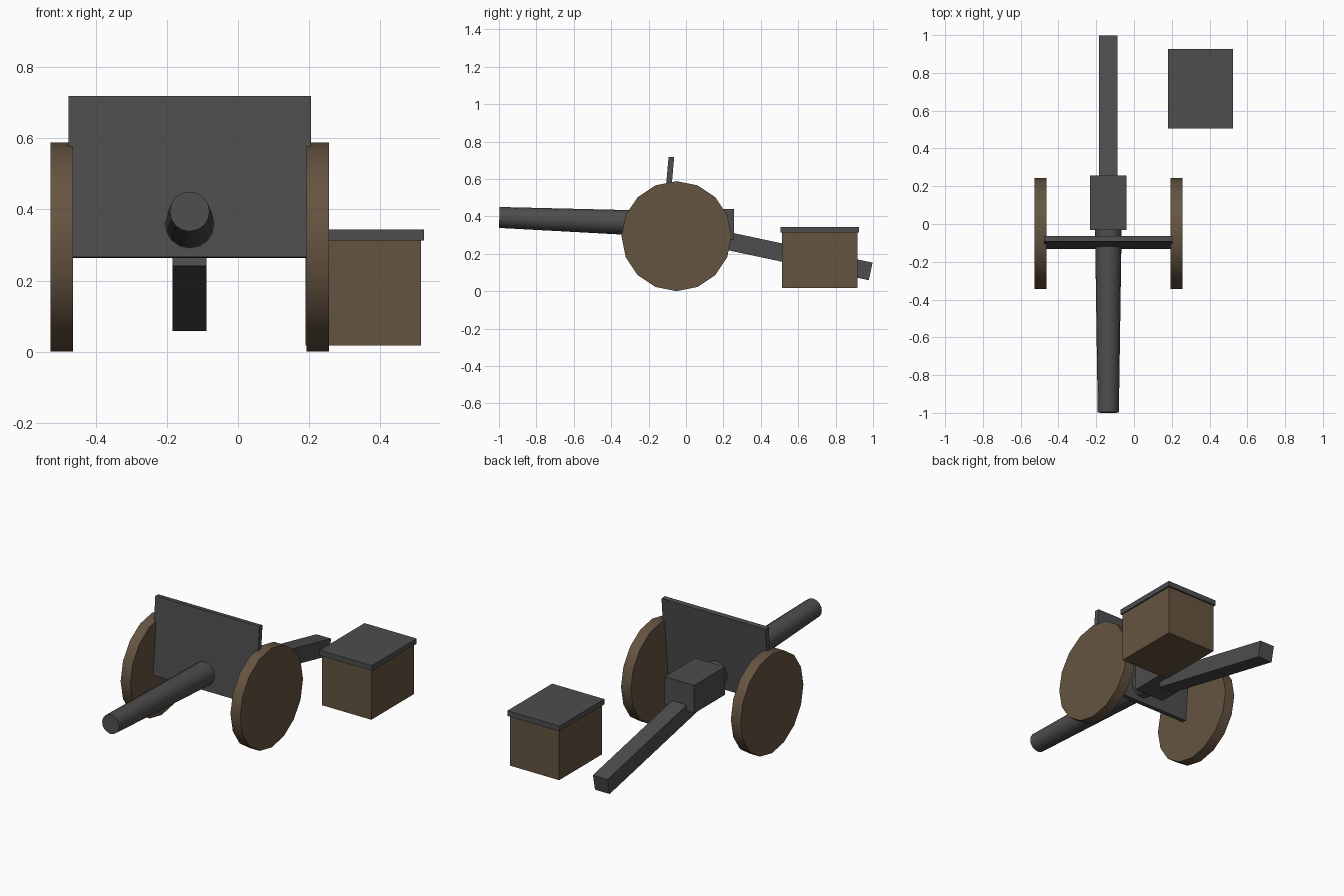
import bpy
import math
from mathutils import Vector

cube = bpy.data.objects.get("Cube")
if cube:
    bpy.data.objects.remove(cube, do_unlink=True)

GUN_X = -0.136  # centre line of the gun


def material(name, colour):
    mat = bpy.data.materials.new(name)
    mat.use_nodes = True
    mat.diffuse_color = colour
    mat.node_tree.nodes["Principled BSDF"].inputs["Base Color"].default_value = colour
    return mat


iron = material("dark iron", (0.075, 0.075, 0.075, 1))
wood = material("brown wood", (0.13, 0.088, 0.053, 1))


def finish(name, mat):
    obj = bpy.context.object
    obj.name = obj.data.name = name
    obj.data.materials.append(mat)
    return obj


def box(name, centre, size, mat, pitch=0):
    bpy.ops.mesh.primitive_cube_add(size=1, location=centre)
    obj = finish(name, mat)
    obj.scale = size
    obj.rotation_euler.x = math.radians(pitch)
    return obj


def tapered_rod(name, start, end, r1, r2, mat):
    start, end = Vector(start), Vector(end)
    axis = end - start
    bpy.ops.mesh.primitive_cone_add(vertices=16, radius1=r1, radius2=r2,
                                    depth=axis.length, location=(start + end) / 2)
    obj = finish(name, mat)
    obj.rotation_euler = axis.to_track_quat('Z', 'Y').to_euler()
    bpy.ops.object.shade_smooth_by_angle(angle=math.radians(40))
    return obj


# Solid disc wheels
for side, sign in (("right", -1), ("left", 1)):
    x = GUN_X + sign * 0.36
    tapered_rod(side + "_wheel", (x - 0.032, -0.051, 0.294), (x + 0.032, -0.051, 0.294),
                0.294, 0.294, wood)

# Barrel, breech, shield and trail
tapered_rod("barrel", (GUN_X, 0.08, 0.352), (GUN_X, -0.998, 0.394), 0.072, 0.056, iron)
box("breech", (GUN_X, 0.112, 0.357), (0.194, 0.288, 0.166), iron)
box("shield", (GUN_X, -0.098, 0.491), (0.682, 0.03, 0.454), iron, pitch=-5)
box("trail", (GUN_X, 0.557, 0.197), (0.096, 0.88, 0.096), iron, pitch=-12)

# Ammunition chest with lid
box("chest", (0.352, 0.715, 0.165), (0.324, 0.402, 0.296), wood)
box("chest_lid", (0.352, 0.716, 0.328), (0.342, 0.42, 0.031), iron)
